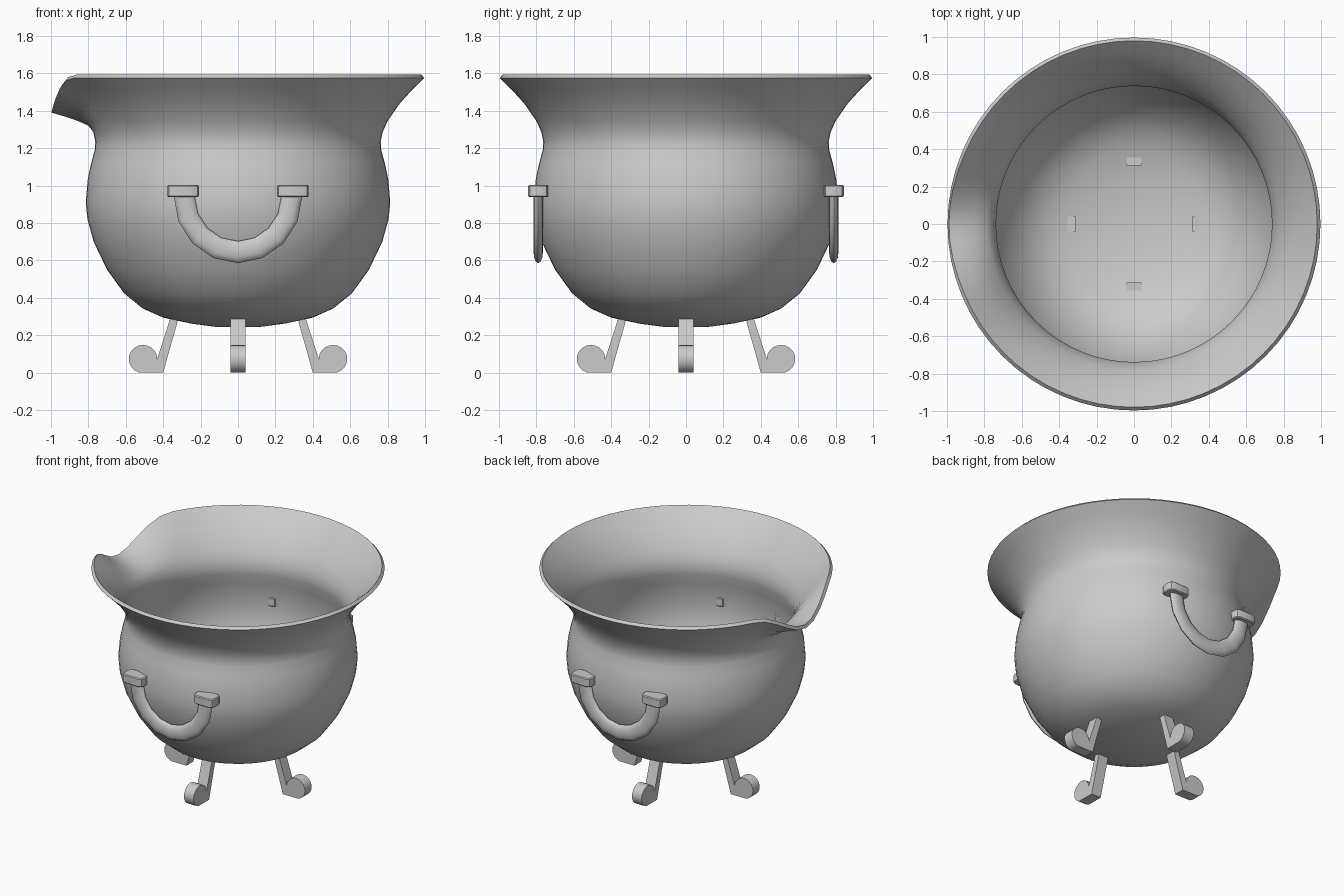
import bpy, bmesh, math
from mathutils import Matrix, Vector

if "Cube" in bpy.data.objects:
    bpy.data.objects.remove(bpy.data.objects["Cube"])


def make_object(name, bm, angle=40):
    bmesh.ops.recalc_face_normals(bm, faces=bm.faces)
    mesh = bpy.data.meshes.new(name)
    bm.to_mesh(mesh)
    bm.free()
    ob = bpy.data.objects.new(name, mesh)
    bpy.context.collection.objects.link(ob)
    bpy.ops.object.select_all(action='DESELECT')
    bpy.context.view_layer.objects.active = ob
    ob.select_set(True)
    bpy.ops.object.shade_smooth_by_angle(angle=math.radians(angle))
    return ob


def smoothstep(t):
    t = min(max(t, 0), 1)
    return t * t * (3 - 2 * t)


# Pot: revolved outer profile, rim pulled down at -x into a pouring lip
profile = [(0.107, 0.243), (0.25, 0.262), (0.40, 0.294), (0.51, 0.343), (0.61, 0.425),
           (0.70, 0.55), (0.772, 0.70), (0.805, 0.82), (0.814, 0.91), (0.804, 1.03),
           (0.785, 1.12), (0.766, 1.19), (0.763, 1.235), (0.773, 1.285), (0.80, 1.345),
           (0.866, 1.44), (0.93, 1.51), (0.997, 1.575)]
SEG = 64
bm = bmesh.new()
rings = []
for r, z in profile:
    ring = []
    for i in range(SEG):
        a = 2 * math.pi * i / SEG
        off = abs(math.degrees(a) - 180)
        drop = 0.185 * smoothstep(1 - off / 27) * max(0, (z - 1.31) / 0.265)
        ring.append(bm.verts.new((r * math.cos(a), r * math.sin(a), z - drop)))
    rings.append(ring)
for lo, hi in zip(rings, rings[1:]):
    for i in range(SEG):
        j = (i + 1) % SEG
        bm.faces.new((lo[i], lo[j], hi[j], hi[i]))
bm.faces.new(rings[0][::-1])
# outward normals, so the wall thickens inward
bm.normal_update()
mesh = bpy.data.meshes.new("pot")
bm.to_mesh(mesh)
bm.free()
pot = bpy.data.objects.new("pot", mesh)
bpy.context.collection.objects.link(pot)
wall = pot.modifiers.new("wall", 'SOLIDIFY')
wall.thickness = 0.025
wall.offset = -1
bpy.context.view_layer.objects.active = pot
pot.select_set(True)
bpy.ops.object.modifier_apply(modifier="wall")
bpy.ops.object.shade_smooth_by_angle(angle=math.radians(60))


# Handles: flattened half-ring hanging from two chamfered lugs
def handle(name, y):
    bm = bmesh.new()
    steps, sides = 8, 12
    loops = []
    for i in range(steps + 1):
        a = math.pi + math.pi * i / steps
        loop = []
        for k in range(sides):
            b = 2 * math.pi * k / sides
            rad = 0.288 + 0.056 * math.cos(b)
            loop.append(bm.verts.new((rad * math.cos(a), y + 0.025 * math.sin(b),
                                      0.945 + rad * math.sin(a) * 1.045)))
        loops.append(loop)
    for p, q in zip(loops, loops[1:]):
        for k in range(sides):
            n = (k + 1) % sides
            bm.faces.new((p[k], p[n], q[n], q[k]))
    bm.faces.new(loops[0])
    bm.faces.new(loops[-1])
    make_object(name, bm)


def lug(name, x, y):
    bm = bmesh.new()
    bmesh.ops.create_cube(bm, size=1, matrix=Matrix.Translation((x, y, 0.971))
                          @ Matrix.Diagonal((0.168, 0.107, 0.066, 1)))
    upright = [e for e in bm.edges if abs(e.verts[0].co.z - e.verts[1].co.z) > 0.01]
    bmesh.ops.bevel(bm, geom=upright, offset=0.03, segments=2, profile=0.5, affect='EDGES')
    rims = [e for e in bm.edges if len(e.link_faces) == 2 and e.calc_face_angle() > 1.3]
    bmesh.ops.bevel(bm, geom=rims, offset=0.006, segments=1, affect='EDGES')
    make_object(name, bm, 35)


for side, y in (("front", -0.79), ("back", 0.79)):
    handle(side + "_handle", y)
    for end, x in (("left", -0.293), ("right", 0.293)):
        lug(f"{side}_{end}_lug", x, y)


# Legs: slanted strut with a scrolled toe, extruded from a side outline
def leg(name, turn):
    outline = [(0.312, 0.312), (0.40, 0.0), (0.508, 0.0)]
    for i in range(15):
        a = math.radians(-75 + 255 * i / 14)
        outline.append((0.508 + 0.076 * math.cos(a), 0.073 + 0.075 * math.sin(a)))
    outline.append((0.355, 0.312))
    bm = bmesh.new()
    face = bm.faces.new([bm.verts.new((x, -0.04, z)) for x, z in outline])
    ext = bmesh.ops.extrude_face_region(bm, geom=[face])
    bmesh.ops.translate(bm, vec=Vector((0, 0.08, 0)),
                        verts=[g for g in ext["geom"] if isinstance(g, bmesh.types.BMVert)])
    bmesh.ops.rotate(bm, verts=bm.verts, cent=(0, 0, 0),
                     matrix=Matrix.Rotation(math.radians(turn), 3, 'Z'))
    make_object(name, bm, 30)


for k, side in enumerate(("right", "back", "left", "front")):
    leg(side + "_leg", 90 * k)
